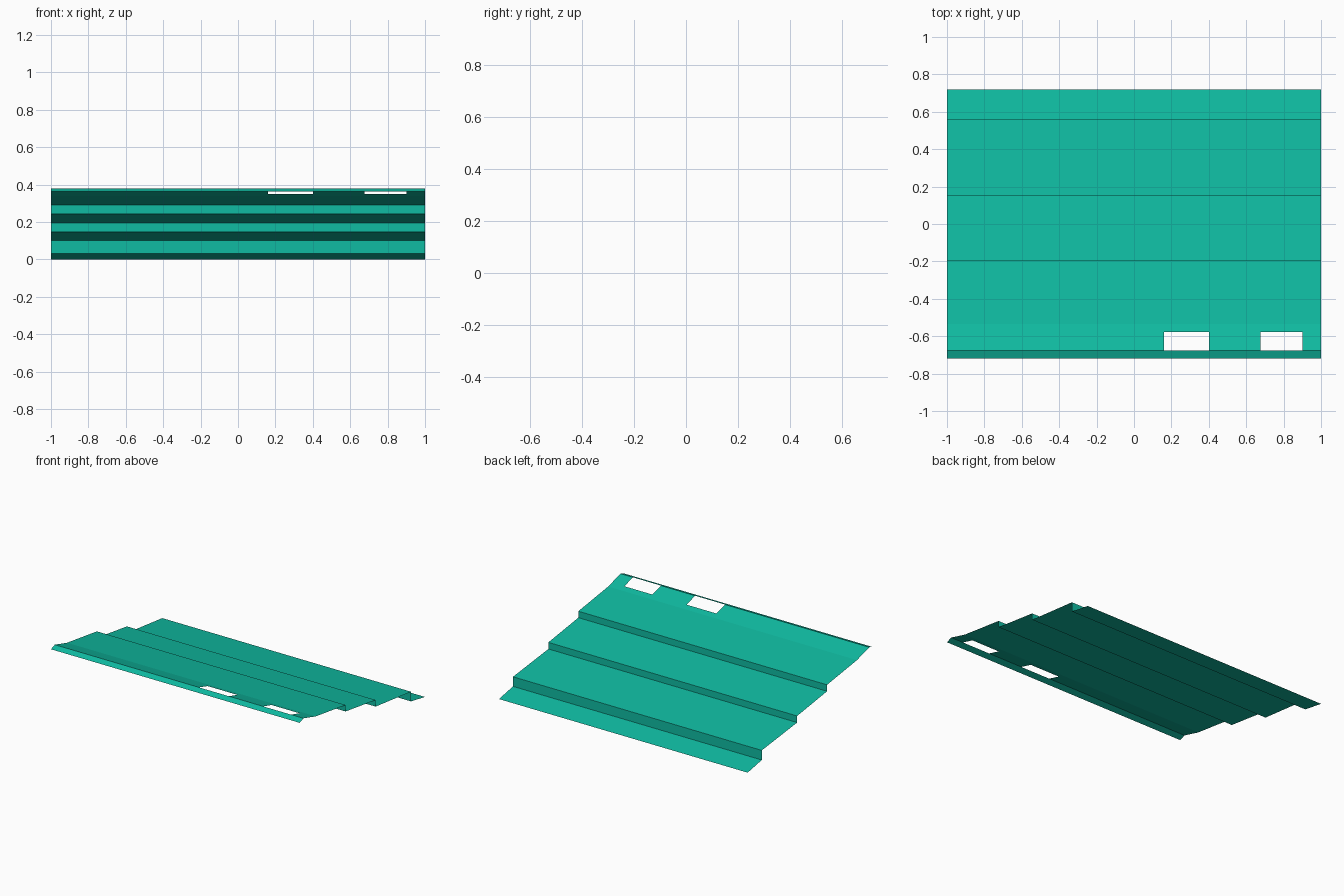
import bpy, bmesh

if "Cube" in bpy.data.objects:
    bpy.data.objects.remove(bpy.data.objects["Cube"])

# Side profile (y, z) of the stepped sheet, front lip to back edge
profile = [(-0.72, 0.362), (-0.676, 0.378), (-0.578, 0.3505), (-0.535, 0.3385),
           (-0.192, 0.29), (-0.192, 0.243), (0.152, 0.195), (0.152, 0.147),
           (0.558, 0.10), (0.558, 0.03), (0.72, 0.0)]
# Column positions: sheet ends and the sides of the two openings
columns = [-1.0, 0.16, 0.40, 0.675, 0.90, 1.0]
open_row = 1            # slope just behind the ridge
open_columns = (1, 3)

# Sheet swept across x, leaving out the two rectangular openings
bm = bmesh.new()
rows = [[bm.verts.new((x, y, z)) for x in columns] for y, z in profile]
for r in range(len(profile) - 1):
    for c in range(len(columns) - 1):
        if r == open_row and c in open_columns:
            continue
        bm.faces.new((rows[r][c], rows[r][c + 1], rows[r + 1][c + 1], rows[r + 1][c]))

mesh = bpy.data.meshes.new("stepped_roof_sheet")
bm.to_mesh(mesh)
bm.free()
sheet = bpy.data.objects.new("stepped_roof_sheet", mesh)
bpy.context.collection.objects.link(sheet)

# Teal paint
teal = bpy.data.materials.new("teal")
teal.diffuse_color = (0.005, 0.50, 0.36, 1)
teal.use_nodes = True
teal.node_tree.nodes["Principled BSDF"].inputs["Base Color"].default_value = teal.diffuse_color
mesh.materials.append(teal)
